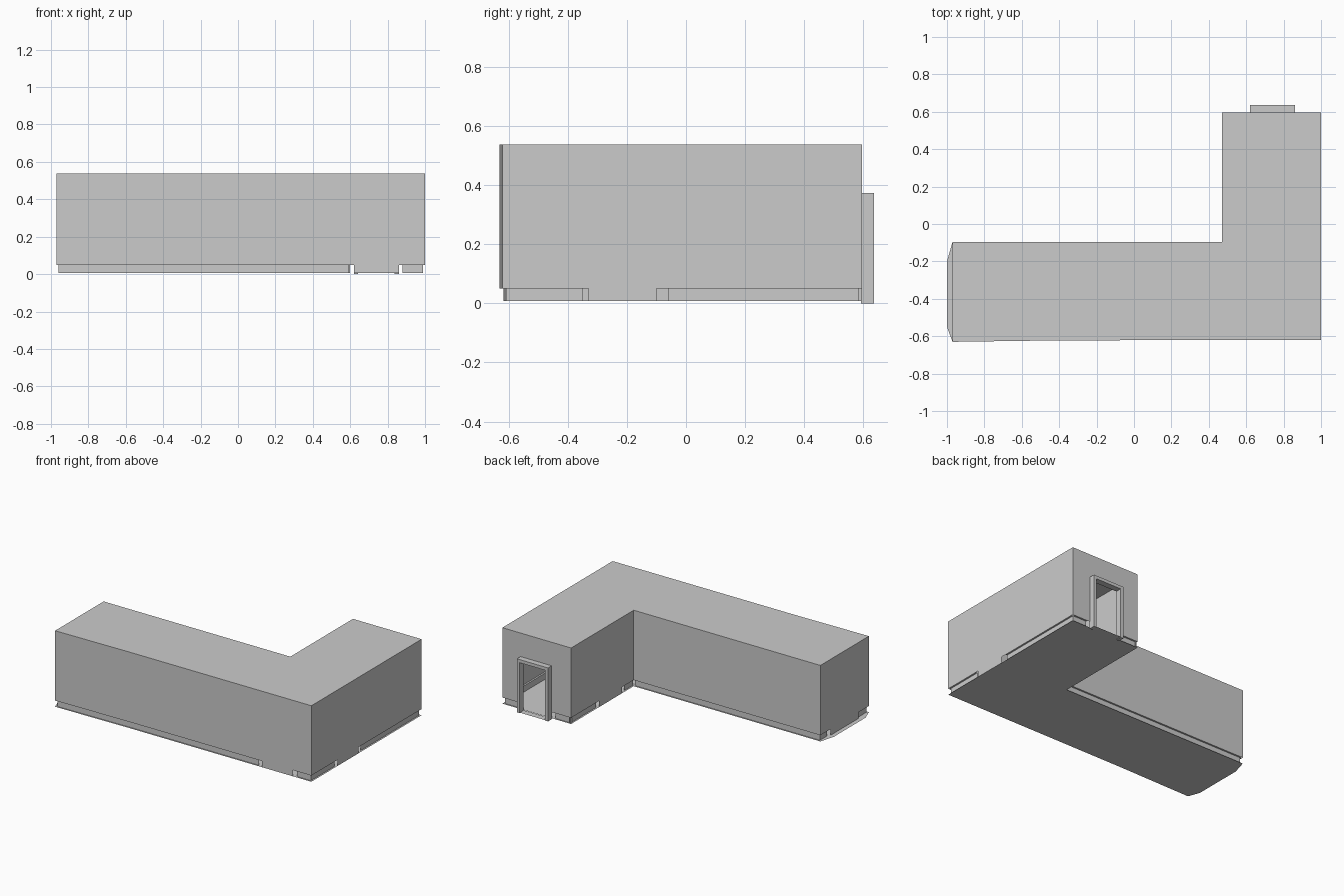
import bpy
from mathutils import Vector

if "Cube" in bpy.data.objects:
    bpy.data.objects.remove(bpy.data.objects["Cube"])

TOP, SKIRT, FLOOR = 0.537, 0.05, 0.007
INSET = 0.012

# L-shaped plan, counter-clockwise from the front left corner
PLAN = [Vector(p) for p in [(-0.97, -0.63), (-0.4, -0.622), (1, -0.62), (1, 0.595),
                            (0.47, 0.595), (0.47, -0.095), (-0.97, -0.095)]]


def make(name, polys):
    verts, faces = [], []
    for poly in polys:
        faces.append(range(len(verts), len(verts) + len(poly)))
        verts += [tuple(p) for p in poly]
    mesh = bpy.data.meshes.new(name)
    mesh.from_pydata(verts, [], [list(f) for f in faces])
    obj = bpy.data.objects.new(name, mesh)
    bpy.context.collection.objects.link(obj)
    # Join shared corners
    import bmesh
    bm = bmesh.new()
    bm.from_mesh(mesh)
    bmesh.ops.remove_doubles(bm, verts=bm.verts, dist=0.0005)
    bm.to_mesh(mesh)
    bm.free()
    return obj


def panel(a, b, z0, z1):
    return [(a.x, a.y, z0), (b.x, b.y, z0), (b.x, b.y, z1), (a.x, a.y, z1)]


def along(i, s):
    """Point s units along plan edge i, and the edge's inward normal."""
    a, b = PLAN[i], PLAN[(i + 1) % len(PLAN)]
    d = (b - a).normalized()
    return a + d * s, Vector((-d.y, d.x))


def length(i):
    return (PLAN[(i + 1) % len(PLAN)] - PLAN[i]).length


# Walls, with a doorway left open in the back one
DOOR_L, DOOR_R, DOOR_TOP = 0.62, 0.86, 0.373
walls = []
for i in range(len(PLAN)):
    a, b = PLAN[i], PLAN[(i + 1) % len(PLAN)]
    if i == 3:
        r, l = Vector((DOOR_R, a.y)), Vector((DOOR_L, a.y))
        walls += [panel(a, r, SKIRT, TOP), panel(r, l, DOOR_TOP, TOP), panel(l, b, SKIRT, TOP)]
    else:
        walls.append(panel(a, b, SKIRT, TOP))
make("walls", walls)

# Ceiling and floor; the floor has a shallow bay at the left end
make("ceiling", [[(p.x, p.y, TOP) for p in PLAN]])
bay = [Vector((-1, -0.2)), Vector((-1, -0.55))]
make("floor", [[(p.x, p.y, FLOOR) for p in PLAN + bay]])

# Skirting set slightly inside each wall, broken at the doorways
SPANS = {0: [(0.01, length(0))], 1: [(0, 0.99), (1.28, 1.388)],
         2: [(0.012, 0.27), (0.56, 1.203)], 3: [(0.012, 0.12), (0.40, 0.53)],
         4: [(0, 0.29), (0.60, 0.70)], 5: [(0, 1.428)],
         6: [(0.012, 0.09), (0.44, 0.523)]}
skirting = []
for i, spans in SPANS.items():
    for s0, s1 in spans:
        (p, n), (q, _) = along(i, s0), along(i, s1)
        pi, qi = p + n * INSET, q + n * INSET
        skirting.append(panel(pi, qi, FLOOR, SKIRT))
        skirting.append([(p.x, p.y, SKIRT), (q.x, q.y, SKIRT),
                         (qi.x, qi.y, SKIRT), (pi.x, pi.y, SKIRT)])
make("skirting", skirting)

# Bottoms of the closed doors, flush with the walls
DOORS = [(1, 1.02, 1.26), (2, 0.29, 0.52), (4, 0.31, 0.56), (6, 0.11, 0.42)]
make("door_bottoms", [panel(along(i, s0)[0], along(i, s1)[0], FLOOR, SKIRT)
                      for i, s0, s1 in DOORS])

# Door frame: an upside-down U profile extruded through the back wall
T = 0.022
outline = [(DOOR_L, 0), (DOOR_L, DOOR_TOP), (DOOR_R, DOOR_TOP), (DOOR_R, 0),
           (DOOR_R - T, 0), (DOOR_R - T, DOOR_TOP - T), (DOOR_L + T, DOOR_TOP - T), (DOOR_L + T, 0)]
Y0, Y1 = 0.592, 0.635
frame = [[(x, Y0, z) for x, z in outline], [(x, Y1, z) for x, z in reversed(outline)]]
for (x0, z0), (x1, z1) in zip(outline, outline[1:] + outline[:1]):
    frame.append([(x0, Y0, z0), (x0, Y1, z0), (x1, Y1, z1), (x1, Y0, z1)])
make("door_frame", frame)

# Threshold
make("threshold", [[(DOOR_L + T, Y0, 0.003), (DOOR_R - T, Y0, 0.003),
                    (DOOR_R - T, Y1, 0.003), (DOOR_L + T, Y1, 0.003)]])
